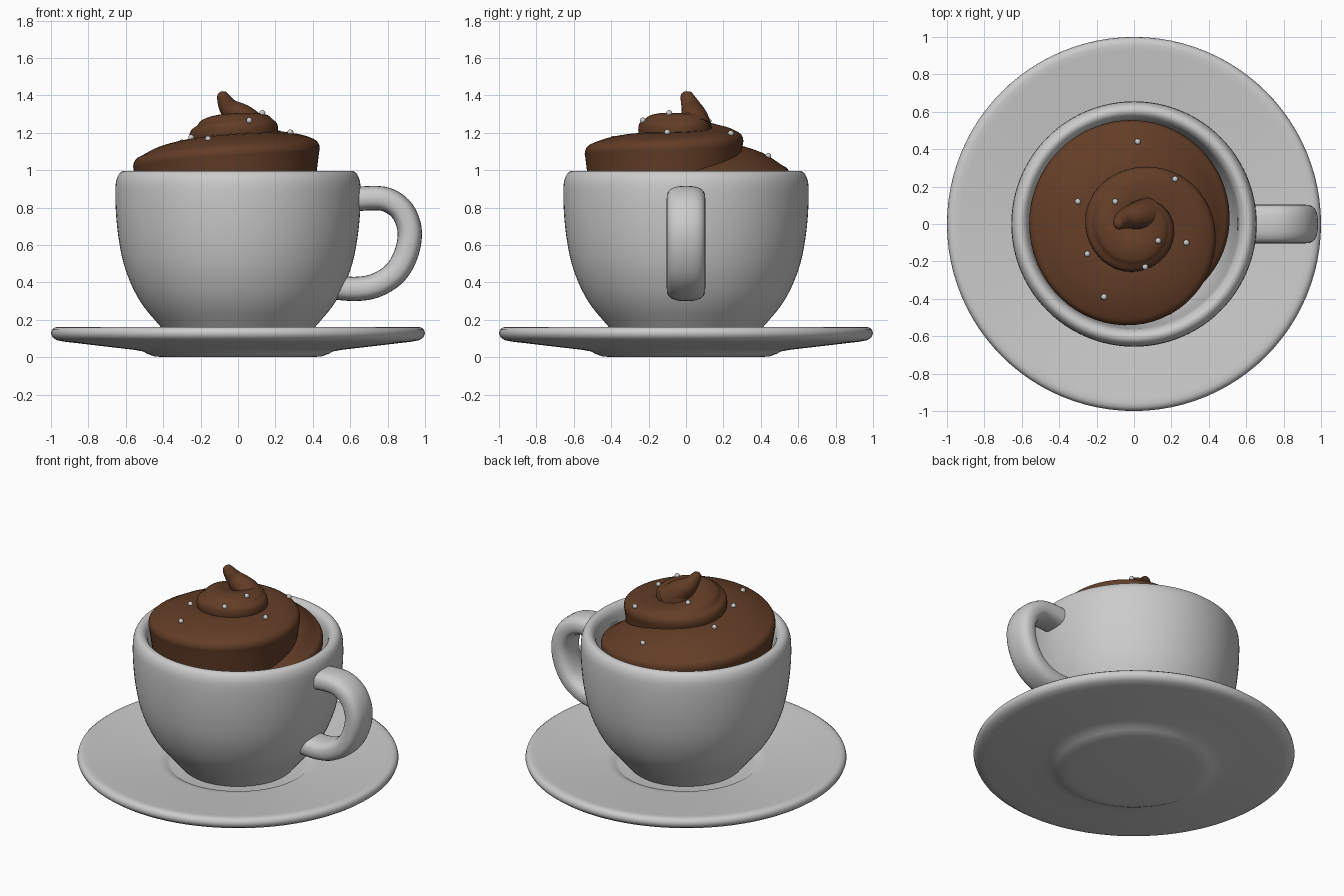
import bpy, bmesh
from math import sin, cos, pi, radians, copysign
from mathutils import Vector
from mathutils.bvhtree import BVHTree

if "Cube" in bpy.data.objects:
    bpy.data.objects.remove(bpy.data.objects["Cube"])


def spline(keys, t):
    """Catmull-Rom value at t (in key steps) for tuples of numbers."""
    i = min(int(t), len(keys) - 2)
    f = t - i
    p0, p1, p2, p3 = (keys[max(0, min(len(keys) - 1, i + k))] for k in (-1, 0, 1, 2))
    return [0.5 * (2 * b + (c - a) * f + (2 * a - 5 * b + 4 * c - d) * f ** 2
                   + (3 * b - a - 3 * c + d) * f ** 3)
            for a, b, c, d in zip(p0, p1, p2, p3)]


def grid_object(name, rows, close_ring=False, caps=False, angle=60, mat=None):
    """Skin a list of equally long point rows into a smooth mesh object."""
    bm = bmesh.new()
    vs = [[bm.verts.new(p) for p in r] for r in rows]
    n = len(rows[0])
    for a, b in zip(vs, vs[1:]):
        for j in range(n if close_ring else n - 1):
            k = (j + 1) % n
            bm.faces.new((a[j], a[k], b[k], b[j]))
    if caps:
        bm.faces.new(vs[0][::-1])
        bm.faces.new(vs[-1])
    bmesh.ops.remove_doubles(bm, verts=bm.verts, dist=1e-5)
    bmesh.ops.recalc_face_normals(bm, faces=bm.faces)
    me = bpy.data.meshes.new(name)
    bm.to_mesh(me)
    bm.free()
    ob = bpy.data.objects.new(name, me)
    bpy.context.collection.objects.link(ob)
    if mat:
        me.materials.append(mat)
    bpy.ops.object.select_all(action='DESELECT')
    ob.select_set(True)
    bpy.context.view_layer.objects.active = ob
    bpy.ops.object.shade_smooth_by_angle(angle=radians(angle))
    return ob


def lathe(name, profile, n=96):
    rows = [[(r * cos(2 * pi * i / n), r * sin(2 * pi * i / n), z) for i in range(n)]
            for r, z in profile]
    return grid_object(name, rows, close_ring=True)


def sweep(name, keys, power=1.0, steps=8, n=24, mat=None):
    """Sweep an oval along keys (x, y, z, half_thickness, half_width)."""
    m = (len(keys) - 1) * steps
    pts = [spline(keys, i / steps) for i in range(m + 1)]
    rows = []
    for i, p in enumerate(pts):
        tan = Vector(pts[min(i + 1, m)][:3]) - Vector(pts[max(i - 1, 0)][:3])
        nrm = tan.cross(Vector((0, 1, 0))).normalized()
        side = nrm.cross(tan).normalized()
        ring = []
        for j in range(n):
            c, s = cos(2 * pi * j / n), sin(2 * pi * j / n)
            c, s = copysign(abs(c) ** power, c), copysign(abs(s) ** power, s)
            ring.append(Vector(p[:3]) + nrm * c * p[3] + side * s * p[4])
        rows.append(ring)
    return grid_object(name, rows, close_ring=True, caps=True, mat=mat)


# Saucer with a flat foot, raised rim and a shallow seat for the cup
lathe("saucer", [(0, 0.005), (0.40, 0.005), (0.45, 0.01), (0.485, 0.023), (0.51, 0.036),
                 (0.56, 0.045), (0.75, 0.067), (0.93, 0.088), (0.97, 0.096), (0.992, 0.112),
                 (1.0, 0.132), (0.995, 0.152), (0.98, 0.164), (0.96, 0.167), (0.93, 0.164),
                 (0.75, 0.142), (0.5, 0.115), (0.455, 0.11), (0.44, 0.10), (0.42, 0.095), (0, 0.095)])

# Hollow cup with a thick rounded rim
cup_keys = [(0.35, 0.09), (0.42, 0.175), (0.50, 0.27), (0.56, 0.37), (0.61, 0.50), (0.64, 0.65),
            (0.654, 0.80), (0.655, 0.92), (0.644, 0.97), (0.625, 0.995), (0.60, 1.0),
            (0.578, 0.985), (0.562, 0.95), (0.55, 0.85), (0.52, 0.6), (0.45, 0.38), (0.3, 0.22)]
cup = [spline(cup_keys, i / 3) for i in range((len(cup_keys) - 1) * 3 + 1)]
lathe("cup", [(0, 0.09)] + cup + [(0, 0.2)])

# Handle: rounded flat section along a C-shaped path
handle_path = [(0.56, 0.84), (0.70, 0.855), (0.80, 0.845), (0.88, 0.785), (0.918, 0.68),
               (0.90, 0.56), (0.84, 0.455), (0.74, 0.39), (0.63, 0.37), (0.50, 0.38)]
sweep("handle", [(x, 0, z, 0.065, 0.103) for x, z in handle_path], power=0.75)

# Whipped swirl: one section per quarter turn (outer radius, shoulder z, rise, wall bottom z)
brown = bpy.data.materials.new("chocolate")
brown.diffuse_color = (0.125, 0.047, 0.02, 1)
brown.use_nodes = True
brown.node_tree.nodes["Principled BSDF"].inputs["Base Color"].default_value = brown.diffuse_color
turns = [(0.46, 0.88, 0.06, 0.82), (0.51, 0.95, 0.09, 0.82), (0.555, 1.03, 0.10, 0.85),
         (0.56, 1.08, 0.08, 0.85), (0.54, 1.15, 0.05, 0.85), (0.43, 1.18, 0.03, 0.90),
         (0.30, 1.22, 0.02, 1.00), (0.26, 1.24, 0.05, 1.08), (0.255, 1.28, 0.03, 1.12),
         (0.21, 1.28, 0.03, 1.15), (0.12, 1.29, 0.02, 1.18), (0.05, 1.30, 0.01, 1.22)]
rows = []
per = 16
for i in range((len(turns) - 1) * per + 1):
    r, z, rise, low = spline(turns, i / per)
    a = (i / per - 1) * pi / 2
    k = min(1, r / 0.3)
    keys = [(r - 0.03 * k, low), (r - 0.005 * k, z - 0.09), (r, z - 0.05), (r - 0.012 * k, z - 0.02),
            (r - 0.045 * k, z), (r * 0.75, z + 0.6 * rise), (r * 0.5, z + rise),
            (r * 0.25, z + rise - 0.01), (0.01 * r, z + rise - 0.03)]
    sec = [spline(keys, j / 3) for j in range((len(keys) - 1) * 3 + 1)]
    rows.append([(s * cos(a), s * sin(a), h) for s, h in sec])
swirl = grid_object("chocolate_swirl", rows, mat=brown)

# Curled peak on top of the swirl
sweep("swirl_peak", [(0.07, 0.05, 1.22, 0.10, 0.09), (0.02, 0.045, 1.28, 0.08, 0.075),
                     (-0.045, 0.03, 1.335, 0.055, 0.055), (-0.075, 0.01, 1.385, 0.038, 0.04),
                     (-0.085, 0.0, 1.415, 0.024, 0.028), (-0.088, -0.002, 1.425, 0.006, 0.006)], mat=brown)

# Little sugar pearls dropped onto the swirl
tree = BVHTree.FromPolygons([v.co for v in swirl.data.vertices],
                            [p.vertices for p in swirl.data.polygons])
pearls = [(0.02, 0.44), (0.22, 0.24), (-0.30, 0.12), (-0.10, 0.12), (0.13, -0.09),
          (0.28, -0.10), (-0.25, -0.16), (0.06, -0.23), (-0.16, -0.39)]
for i, (x, y) in enumerate(pearls):
    hit = tree.ray_cast(Vector((x, y, 2)), Vector((0, 0, -1)))[0]
    bpy.ops.mesh.primitive_uv_sphere_add(segments=16, ring_count=10, radius=0.016,
                                         location=hit + Vector((0, 0, 0.006)))
    bpy.context.object.name = f"sugar_pearl_{i + 1}"
    bpy.ops.object.shade_smooth()

# Rest the saucer foot exactly on the ground
for ob in bpy.data.objects:
    ob.location.z -= 0.005
